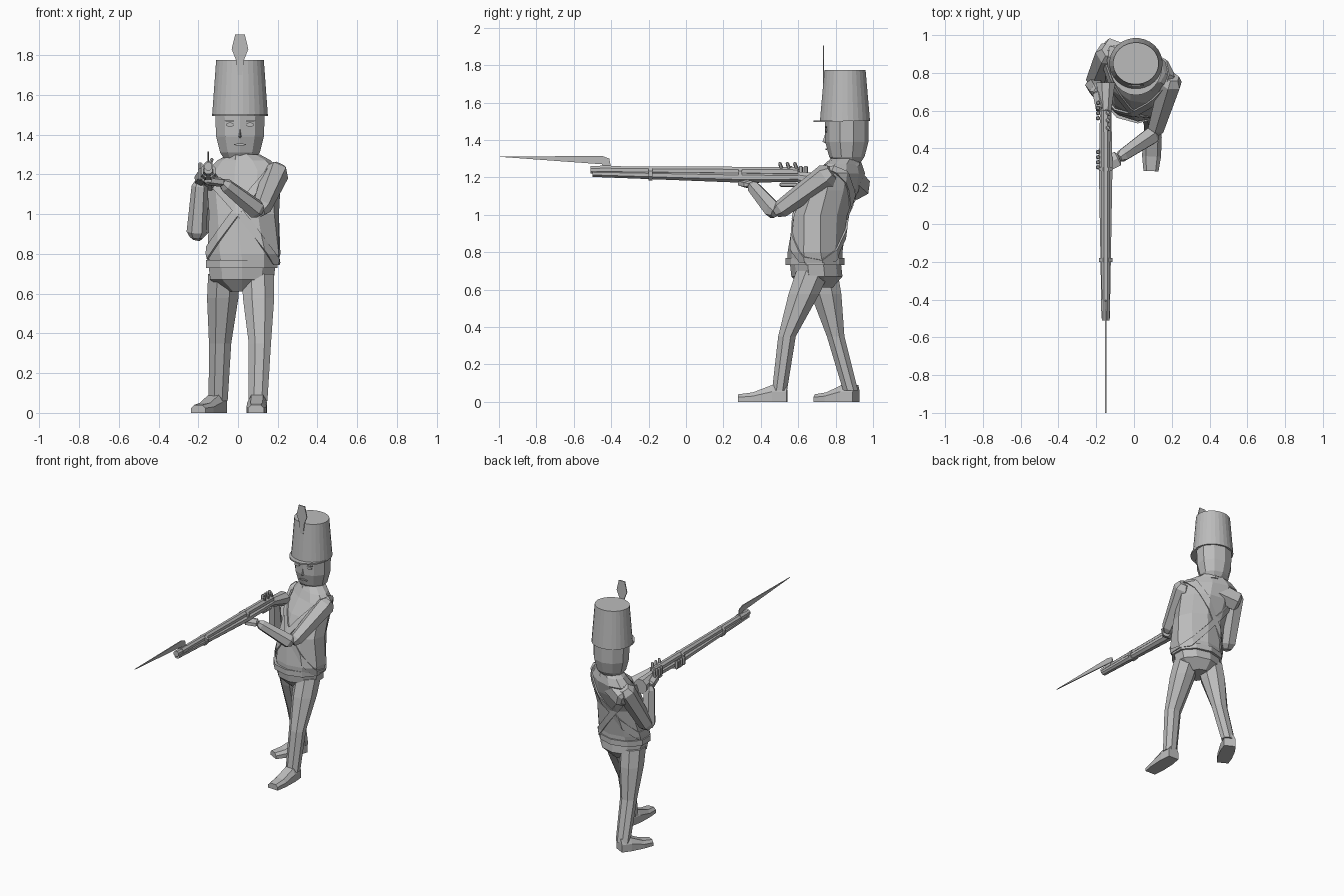
import bpy, bmesh
from math import sin, cos, pi, radians
from mathutils import Vector

if "Cube" in bpy.data.objects:
    bpy.data.objects.remove(bpy.data.objects["Cube"], do_unlink=True)

shade = 0.5
grey = bpy.data.materials.new("plain_grey")
grey.use_nodes = True
grey.diffuse_color = (shade, shade, shade, 1)
grey.node_tree.nodes["Principled BSDF"].inputs["Base Color"].default_value = grey.diffuse_color

UP = Vector((0, 0, 1))
ACROSS = Vector((1, 0, 0))
FORWARD = Vector((0, -1, 0))
SIDES = {"left": 1, "right": -1}


def finish(name, bm):
    bmesh.ops.recalc_face_normals(bm, faces=bm.faces)
    mesh = bpy.data.meshes.new(name)
    bm.to_mesh(mesh)
    bm.free()
    mesh.materials.append(grey)
    part = bpy.data.objects.new(name, mesh)
    bpy.context.collection.objects.link(part)
    return part


def loft(name, rings):
    """Skin a list of equal point loops and cap both ends."""
    bm = bmesh.new()
    loops = [[bm.verts.new(point) for point in ring] for ring in rings]
    for low, high in zip(loops, loops[1:]):
        for i in range(len(low)):
            bm.faces.new((low[i - 1], low[i], high[i], high[i - 1]))
    bm.faces.new(loops[0])
    bm.faces.new(loops[-1])
    return finish(name, bm)


def polygon(centre, u, v, sides):
    """Polygon whose flat sides lie at the half-widths u and v."""
    angles = [(i + .5) * 2 * pi / sides for i in range(sides)]
    reach = 1 / cos(pi / sides)
    return [Vector(centre) + (u * cos(a) + v * sin(a)) * reach for a in angles]


def stack(name, x, rows, sides=8, twist=lambda z: 0):
    """Level rings, each given as height, depth position, half width, half depth."""
    rings = []
    for z, y, width, depth in rows:
        turn = radians(twist(z))
        u = Vector((cos(turn), sin(turn), 0))
        rings.append(polygon((x, y, z), u * width, UP.cross(u) * depth, sides))
    return loft(name, rings)


def limb(name, start, end, thick, thin, up=UP, flat=1, sides=6):
    """Straight tapered piece with chamfered ends."""
    start, end = Vector(start), Vector(end)
    axis = (end - start).normalized()
    side = axis.cross(up).normalized()
    rings = []
    for t, scale in ((0, .6), (.1, 1), (.9, 1), (1, .6)):
        radius = (thick + (thin - thick) * t) * scale
        rings.append(polygon(start.lerp(end, t), side * radius, side.cross(axis) * radius * flat, sides))
    return loft(name, rings)


def bar(name, start, end, thick, thin, flat=1, sides=8):
    """Straight piece along the rifle with square-cut ends."""
    return loft(name, [polygon(p, ACROSS * r, UP * r * flat, sides)
                       for p, r in ((start, thick), (end, thin))])


def plate(name, outline, thickness):
    half = thickness / 2
    return loft(name, [[Vector(p) + shift for p in outline] for shift in (-half, half)])


# Jacket, turned towards the rear shoulder as it rises
def body_twist(z):
    return -50 * (z - .7)


torso = stack("jacket", .03, [
    (.75, .69, .17, .14), (.8, .69, .18, .14), (1, .72, .17, .14), (1.13, .78, .18, .13),
    (1.22, .83, .19, .1), (1.27, .84, .14, .08), (1.3, .85, .08, .07)], 10, body_twist)
stack("hips", .02, [(.61, .7, .07, .08), (.67, .7, .16, .13), (.76, .69, .17, .13)], 10)
stack("waist_belt", .02, [(z, .69, .18, .15) for z in (.73, .77)], 10)
stack("collar", .02, [(1.26, .85, .09, .08), (1.31, .85, .07, .07)])


# Crossed straps are slices of the jacket pushed outwards
def strap(name, direction):
    bm = bmesh.new()
    bm.from_mesh(torso.data)
    normal = Vector((direction * .8, .1, .6)).normalized()
    middle = Vector((0, .7, 1))
    for edge in (-normal, normal):
        bmesh.ops.bisect_plane(bm, geom=bm.verts[:] + bm.edges[:] + bm.faces[:],
                               plane_co=middle + edge * .02, plane_no=edge, clear_outer=True)
    bm.normal_update()
    band = finish(name, bm)
    thickness = band.modifiers.new("thickness", 'SOLIDIFY')
    thickness.thickness = .01
    thickness.offset = 1


for side, sign in SIDES.items():
    strap(side + "_strap", sign)


# Legs and shoes
def leg(side, hip, knee, ankle):
    rings = []
    for joint, width, depth in ((hip, .08, .09), (knee, .056, .047), (ankle, .048, .04)):
        rings.append(polygon(joint, ACROSS * width, FORWARD * depth, 8))
    # fuller thigh between hip and knee
    thigh = [a.lerp(b, .35) for a, b in zip(rings[0], rings[1])]
    middle = sum(thigh, Vector()) / len(thigh)
    rings.insert(1, [middle + (p - middle) * 1.1 for p in thigh])
    loft(side + "_leg", rings)


def shoe(side, heel, toe):
    heel, toe = Vector(heel), Vector(toe)
    across = (toe - heel).normalized().cross(UP) * .05
    rings = []
    for along, wide, height in ((0, .8, .09), (.3, 1, .09), (.7, 1, .05), (1, .8, .04)):
        centre = heel.lerp(toe, along)
        half = [(1, 0), (1, .6), (.6, 1)]
        section = half + [(-a, b) for a, b in reversed(half)]
        rings.append([centre + across * wide * a + UP * height * b for a, b in section])
    loft(side + "_shoe", rings)


leg("left", (.1, .68, .7), (.11, .54, .35), (.1, .5, .06))
leg("right", (-.07, .72, .7), (-.09, .8, .35), (-.1, .88, .06))
shoe("left", (.1, .54, 0), (.09, .28, 0))
shoe("right", (-.09, .91, 0), (-.2, .7, 0))

# Left arm reaching forward under the rifle
shoulder, elbow, wrist = (.2, .78, 1.23), (.11, .48, 1.01), (-.08, .35, 1.16)
limb("left_upper_arm", shoulder, elbow, .06, .04)
limb("left_forearm", elbow, wrist, .045, .03)
limb("left_hand", wrist, (-.16, .31, 1.17), .04, .04, flat=.5)

# Right arm with the shoulder drawn back and the elbow low
shoulder, elbow, wrist = (-.13, .92, 1.22), (-.21, .74, .88), (-.19, .7, 1.17)
limb("right_shoulder", (0, .86, 1.2), (-.16, .93, 1.14), .07, .06)
limb("right_upper_arm", shoulder, elbow, .06, .045, ACROSS)
limb("right_forearm", elbow, wrist, .045, .035, ACROSS)
limb("right_hand", wrist, (-.17, .6, 1.2), .03, .03)

# Rifle
rifle_x = -.15
muzzle, breech, butt = (rifle_x, -.51, 1.24), (rifle_x, .6, 1.23), (rifle_x, .75, 1.17)
grip = (rifle_x, .6, 1.2)
bar("rifle_barrel", muzzle, breech, .02, .025)
bar("rifle_fore_stock", (rifle_x, -.5, 1.22), (rifle_x, .3, 1.2), .022, .036, .8)
bar("rifle_lock_stock", (rifle_x, .3, 1.2), grip, .036, .03, .8)
bar("rifle_butt", grip, butt, .03, .05)
for y in (-.2, .28):
    bar("barrel_band", (rifle_x, y, 1.22), (rifle_x, y + .02, 1.22), .036, .036)
for y in (.5, .54, .58):
    limb("lock_part", (rifle_x, y + .02, 1.22), (rifle_x + .02, y, 1.28), .01, .008, FORWARD)
limb("trigger_guard", (rifle_x, .5, 1.16), (rifle_x, .6, 1.16), .01, .01)

# Fingers curl around the rifle
for i in range(4):
    for side, y, z in (("left", .3, 1.17), ("right", .56, 1.2)):
        knuckle = Vector((-.19, y + i * .027, z))
        limb(side + "_finger", knuckle, knuckle + UP * .06, .011, .01, FORWARD)

# Bayonet blade with hooked socket
blade = ((-1, 1.31), (-.45, 1.27), (-.44, 1.25), (-.4, 1.25), (-.41, 1.3), (-.45, 1.315))
plate("bayonet", [(rifle_x, y, z) for y, z in blade], ACROSS * .007)
bar("bayonet_socket", (rifle_x, -.46, 1.24), (rifle_x, -.4, 1.24), .024, .024)

# Head and neck
head_x, head_y = .01, .86
stack("neck", head_x, [(z, head_y, .06, .06) for z in (1.24, 1.34)])
stack("head", head_x, [(1.28, head_y, .08, .07), (1.31, head_y, .1, .09),
                       (1.39, head_y, .12, .11), (1.51, head_y, .125, .11)], 10)

# Face: nose wedge, eyes, brows and mouth
face = Vector((head_x, .75, 1.45))
loft("nose", [[face + FORWARD * out + UP * drop + ACROSS * wide * s
               for s, out in ((-1, -.02), (0, tip), (1, -.02))]
              for wide, tip, drop in ((.008, 0, 0), (.018, .02, -.06), (.012, 0, -.07))])


def oval(name, centre, width, height):
    plate(name, polygon(centre, ACROSS * width, UP * height, 8), FORWARD * .009)


for side, sign in SIDES.items():
    eye = face + ACROSS * sign * .05
    oval(side + "_eye", eye, .02, .01)
    oval(side + "_brow", eye + UP * .02, .025, .005)
oval("mouth", face - UP * .1, .03, .005)

# Tall cap with visor and plume
stack("cap", head_x, [(1.5, .85, .14, .134), (1.775, .85, .12, .11)], 28)
brim = [(head_x + .14 * cos(a), .84 - .158 * sin(a), 1.5) for a in [i * pi / 12 for i in range(13)]]
plate("visor", brim, UP * .01)
half_plume = [(.012, 1.7), (.02, 1.775), (.042, 1.83), (.024, 1.905)]
outline = half_plume + [(-x, z) for x, z in reversed(half_plume)]
plate("plume", [(head_x + x, .735, z) for x, z in outline], FORWARD * .007)
